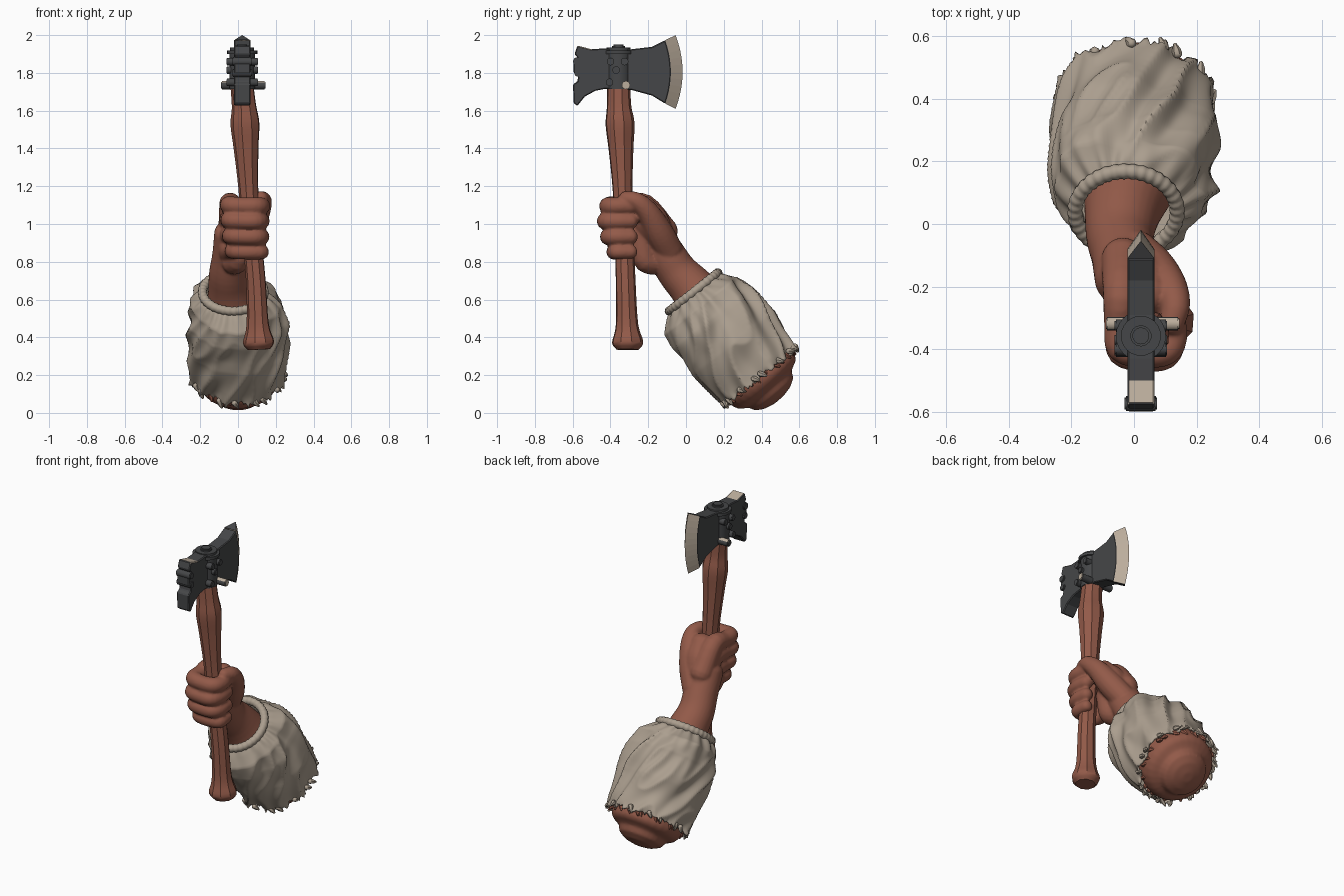
import bpy, bmesh, math, random
from mathutils import Vector, noise

if "Cube" in bpy.data.objects:
    bpy.data.objects.remove(bpy.data.objects["Cube"])

random.seed(4)


def material(name, rgb):
    m = bpy.data.materials.new(name)
    m.diffuse_color = (*rgb, 1)
    m.use_nodes = True
    m.node_tree.nodes["Principled BSDF"].inputs["Base Color"].default_value = m.diffuse_color
    return m


BROWN = material("brown", (0.29, 0.102, 0.066))
CLOTH = material("cloth", (0.41, 0.345, 0.275))
IRON = material("dark iron", (0.060, 0.062, 0.065))
STEEL = material("worn steel", (0.50, 0.42, 0.335))


def finish(bm, name, mats, angle=None):
    bmesh.ops.recalc_face_normals(bm, faces=bm.faces)
    me = bpy.data.meshes.new(name)
    bm.to_mesh(me)
    bm.free()
    ob = bpy.data.objects.new(name, me)
    bpy.context.collection.objects.link(ob)
    for m in mats:
        me.materials.append(m)
    if angle:
        bpy.context.view_layer.objects.active = ob
        ob.select_set(True)
        bpy.ops.object.shade_smooth_by_angle(angle=math.radians(angle))
        ob.select_set(False)
    return ob


def tube(bm, pts, n=16, sub=4, dome=0.9):
    """Smooth round tube through (x, y, z, radius) points, with domed ends."""
    p = [Vector(q) for q in pts]
    p = [p[0] * 2 - p[1]] + p + [p[-1] * 2 - p[-2]]
    path = []
    for i in range(1, len(p) - 2):
        a, b, c, d = p[i - 1:i + 3]
        for k in range(sub):
            t = k / sub
            path.append((b * 2 + (c - a) * t + (a * 2 - b * 5 + c * 4 - d) * t * t
                         + (b * 3 - a - c * 3 + d) * t ** 3) / 2)
    path.append(p[-2])
    rings = [(q.xyz, q.w) for q in path]
    if dome:
        for end, nxt, at_start in ((rings[0], rings[1], True), (rings[-1], rings[-2], False)):
            out = (end[0] - nxt[0]).normalized()
            for deg in (28, 54, 78):
                a = math.radians(deg)
                ring = (end[0] + out * end[1] * math.sin(a) * dome, end[1] * math.cos(a))
                rings.insert(0, ring) if at_start else rings.append(ring)
    nrm, prev = Vector((0.31, 0.52, 0.8)), None
    for i, (c, r) in enumerate(rings):
        t = (rings[min(i + 1, len(rings) - 1)][0] - rings[max(i - 1, 0)][0]).normalized()
        nrm = (nrm - t * nrm.dot(t)).normalized()
        bi = t.cross(nrm)
        cur = [bm.verts.new(c + (nrm * math.cos(k * math.tau / n) + bi * math.sin(k * math.tau / n)) * r)
               for k in range(n)]
        if prev:
            for k in range(n):
                bm.faces.new((prev[k], prev[(k + 1) % n], cur[(k + 1) % n], cur[k]))
        else:
            bm.faces.new(cur[::-1])
        prev = cur
    bm.faces.new(prev)


# axe handle with swollen neck and flared knob
bm = bmesh.new()
tube(bm, [(0.112, -0.310, 0.335, 0.060), (0.11, -0.310, 0.375, 0.084), (0.105, -0.313, 0.47, 0.060),
          (0.095, -0.32, 0.70, 0.053), (0.068, -0.33, 1.0, 0.052), (0.055, -0.337, 1.2, 0.054),
          (0.044, -0.345, 1.40, 0.067), (0.038, -0.35, 1.53, 0.078), (0.033, -0.355, 1.62, 0.066),
          (0.022, -0.357, 1.73, 0.062)], n=9, dome=0)
finish(bm, "axe_handle", [BROWN], 35)

# arm, palm, thumb and four curled fingers fused into one skin
bm = bmesh.new()
tube(bm, [(-0.03, -0.18, 0.96, 0.095), (-0.035, -0.10, 0.83, 0.102), (-0.045, -0.04, 0.74, 0.108),
          (-0.035, 0.05, 0.64, 0.125), (0, 0.2, 0.43, 0.17), (0, 0.37, 0.22, 0.215),
          (0, 0.42, 0.155, 0.205), (0, 0.445, 0.125, 0.15)], n=28, dome=0.5)
tube(bm, [(-0.02, -0.18, 0.80, 0.07), (0.0, -0.22, 0.82, 0.065), (0.0, -0.24, 0.95, 0.07)])
tube(bm, [(0.0, -0.12, 0.89, 0.08), (0.025, -0.185, 1.01, 0.095), (0.045, -0.225, 1.085, 0.07)])
fingers = [(1.095, 0.048, 0.0, 0.0), (1.015, 0.045, -0.015, 0.0), (0.932, 0.044, 0.0, 0.005), (0.852, 0.041, 0.03, 0.015)]
for z, r, dy, dx in fingers:
    tube(bm, [(-0.035, -0.11, 0.88 + (z - 0.95) * 0.55, 0.07), (-0.04, -0.22, z + 0.006, 0.06),
              (-0.048 + dx, -0.32 + dy, z + 0.006, r), (-0.04 + dx, -0.395 + dy, z + 0.004, r),
              (0.03, -0.412 + dy, z, r * 0.97), (0.10, -0.405 + dy, z, r),
              (0.125, -0.36, z, r * 0.95), (0.12, -0.29, z, r * 0.9)])
tube(bm, [(0.0, -0.09, 0.86, 0.075), (0.06, -0.145, 0.96, 0.075), (0.11, -0.20, 1.06, 0.06),
          (0.132, -0.26, 1.12, 0.048), (0.12, -0.32, 1.135, 0.04)])
arm = finish(bm, "arm_and_fist", [BROWN])
mod = arm.modifiers.new("fuse", 'REMESH')
mod.mode, mod.voxel_size, mod.use_smooth_shade = 'VOXEL', 0.008, True
mod = arm.modifiers.new("soften", 'SMOOTH')
mod.factor, mod.iterations = 0.5, 5

# puffed sleeve: a lofted, wrinkled surface with a ragged lower edge
AXIS = Vector((0, 0.62, -0.785)).normalized()
SIDE, UP = Vector((1, 0, 0)), Vector((0, 0.785, 0.62)).normalized()
CUFF = Vector((-0.025, 0.04, 0.64))
LENGTH = 0.575
PROFILE = [(0, 0.155), (0.05, 0.19), (0.14, 0.238), (0.3, 0.262), (0.6, 0.268), (0.85, 0.255), (1, 0.246)]


def radius(t):
    for (a, ra), (b, rb) in zip(PROFILE, PROFILE[1:]):
        if t <= b:
            return ra + (rb - ra) * (t - a) / (b - a)
    return PROFILE[-1][1]


def around(t, th, r):
    c = CUFF + AXIS * LENGTH * t + SIDE * 0.025 * min(t * 3, 1)
    return c + (SIDE * math.cos(th) + UP * math.sin(th)) * r


COLS, ROWS = 144, 64
bm = bmesh.new()
prev = None
ragged = [random.uniform(-0.025, 0.02) for _ in range(COLS)]
for j in range(ROWS + 1):
    t, cur = j / ROWS, []
    for k in range(COLS):
        th = k * math.tau / COLS
        d = Vector((math.cos(th + t * 0.9), math.sin(th + t * 0.9), 0))  # folds spiral slightly
        ridge = 1 - 2.4 * abs(noise.noise(d * 2.0 + Vector((5, 3, t * 2.0))))
        broad = noise.noise(d * 1.5 + Vector((9, 1, t * 3.2)))
        gather = math.sin(th * 17 + 2 * math.sin(th * 3)) * math.exp(-t * 5.5)
        body = min(1, t * 7)
        r = radius(t) + body * (0.024 * (ridge - 0.45) + 0.022 * broad) + 0.010 * gather
        fray = max(0, (t - 0.93) / 0.07) ** 2
        cur.append(bm.verts.new(around(t + ragged[k] * fray, th, r + ragged[k] * fray * 0.4)))
    if prev:
        for k in range(COLS):
            bm.faces.new((prev[k], prev[(k + 1) % COLS], cur[(k + 1) % COLS], cur[k]))
    prev = cur
sleeve = finish(bm, "sleeve", [CLOTH], 60)
mod = sleeve.modifiers.new("thickness", 'SOLIDIFY')
mod.thickness, mod.offset = 0.012, -1

# ribbed cuff ring
bm = bmesh.new()
prev, first, N = None, None, 180
for k in range(N):
    th = k * math.tau / N
    rr = 0.024 + 0.0015 * math.sin(th * 36)
    cur = [bm.verts.new(around(0, th, 0.163 + rr * math.cos(a * math.tau / 10))
                        + AXIS * rr * math.sin(a * math.tau / 10)) for a in range(10)]
    first = first or cur
    if prev:
        for a in range(10):
            bm.faces.new((prev[a], prev[(a + 1) % 10], cur[(a + 1) % 10], cur[a]))
    prev = cur
for a in range(10):
    bm.faces.new((prev[a], prev[(a + 1) % 10], first[(a + 1) % 10], first[a]))
finish(bm, "cuff_ring", [CLOTH], 60)

# torn scraps hanging at the open end, of skin and of cloth
for name, mat, count, rad in (("skin_scraps", BROWN, 24, 0.218), ("cloth_scraps", CLOTH, 17, 0.244)):
    bm = bmesh.new()
    for k in range(count):
        th = (k + random.random() * 0.8) * math.tau / count
        a, b = around(0.97, th, rad), around(random.uniform(1.0, 1.03), th + 0.07, rad + random.uniform(-0.01, 0.018))
        tube(bm, [(*a, 0.016), (*((a + b) / 2), 0.014), (*b, 0.007)], n=6, sub=1)
    finish(bm, name, [mat], 50)

# axe head: flat plate with poll, waist and flared blade
HX, HZ = 0.022, 1.805


def arc(y, bulge, half, n=11):
    return [(y + bulge * (1 - s * s), HZ + half * s) for s in (2 * i / (n - 1) - 1 for i in range(n))]


inner, outer = arc(-0.11, 0.03, 0.168), arc(-0.055, 0.037, 0.195)
outline = inner + [(-0.18, 1.938), (-0.29, 1.925), (-0.43, 1.93), (-0.50, 1.925), (-0.575, 1.945), (-0.59, 1.90),
                   (-0.57, 1.875), (-0.595, 1.85), (-0.595, 1.80), (-0.57, 1.785), (-0.575, 1.755), (-0.598, 1.74),
                   (-0.595, 1.64), (-0.575, 1.625), (-0.535, 1.675), (-0.48, 1.705), (-0.43, 1.715), (-0.29, 1.71),
                   (-0.18, 1.68)]
bm = bmesh.new()
base = bm.faces.new([bm.verts.new((HX - 0.043, y, z)) for y, z in outline])
ext = bmesh.ops.extrude_face_region(bm, geom=[base])
bmesh.ops.translate(bm, verts=[v for v in ext["geom"] if isinstance(v, bmesh.types.BMVert)], vec=(0.086, 0, 0))
for f in bm.faces:  # worn top of the poll
    c = f.calc_center_median()
    if c.y < -0.5 and c.z > 1.93 and len(f.verts) == 4:
        f.material_index = 1
head = finish(bm, "axe_head", [IRON, STEEL])
mod = head.modifiers.new("soft edges", 'BEVEL')
mod.width, mod.segments = 0.005, 1

# ground cutting edge, dark at its upper and lower ends
bm = bmesh.new()
rows = [[bm.verts.new((HX + s * 0.043, y, z)) for y, z in inner] for s in (-1, 1)]
tip = [bm.verts.new((HX, y, z)) for y, z in outer]
for i in range(len(tip) - 1):
    for row in rows:
        bm.faces.new((row[i], row[i + 1], tip[i + 1], tip[i]))
for i in (0, -1):
    bm.faces.new((rows[0][i], rows[1][i], tip[i])).material_index = 1
finish(bm, "cutting_edge", [STEEL, IRON])


def rod(name, a, b, r, n=14, worn=False):
    """Bevelled cylinder from a to b; worn rods have light caps and light upper faces."""
    a, b = Vector(a), Vector(b)
    bm = bmesh.new()
    bmesh.ops.create_cone(bm, cap_ends=True, segments=n, radius1=r, radius2=r, depth=(b - a).length)
    bmesh.ops.bevel(bm, geom=[e for e in bm.edges if abs(e.verts[0].co.z - e.verts[1].co.z) < 1e-5],
                    offset=r * 0.2, segments=2, affect='EDGES')
    rot = (b - a).to_track_quat('Z', 'Y')
    for v in bm.verts:
        v.co = rot @ v.co + (a + b) / 2
    bm.normal_update()
    for f in bm.faces:
        f.material_index = int(worn and (f.normal.z > 0.6 or f.normal.x > 0.8))
    return finish(bm, name, [IRON, STEEL], 35)


# socket around the handle, with cap and button
EY = -0.357
rod("socket", (HX, EY, 1.70), (HX, EY, 1.92), 0.068, n=12)
rod("socket_cap", (HX, EY, 1.885), (HX, EY, 1.935), 0.080, n=24)
rod("cap_button", (HX, EY, 1.92), (HX, EY, 1.95), 0.034)

# rivets, cross pins and poll bars running through the head
for i, (y, z) in enumerate([(-0.40, 1.86), (-0.325, 1.86), (-0.37, 1.815), (-0.405, 1.75)]):
    rod("rivet_%d" % i, (HX - 0.084, y, z), (HX + 0.084, y, z), 0.02)
for i, (y, z, r) in enumerate([(-0.575, 1.86, 0.023), (-0.57, 1.80, 0.021)]):
    rod("poll_bar_%d" % i, (HX - 0.052, y, z), (HX + 0.052, y, z), r)
rod("long_pin", (-0.09, -0.318, 1.735), (0.145, -0.318, 1.735), 0.022, worn=True)
